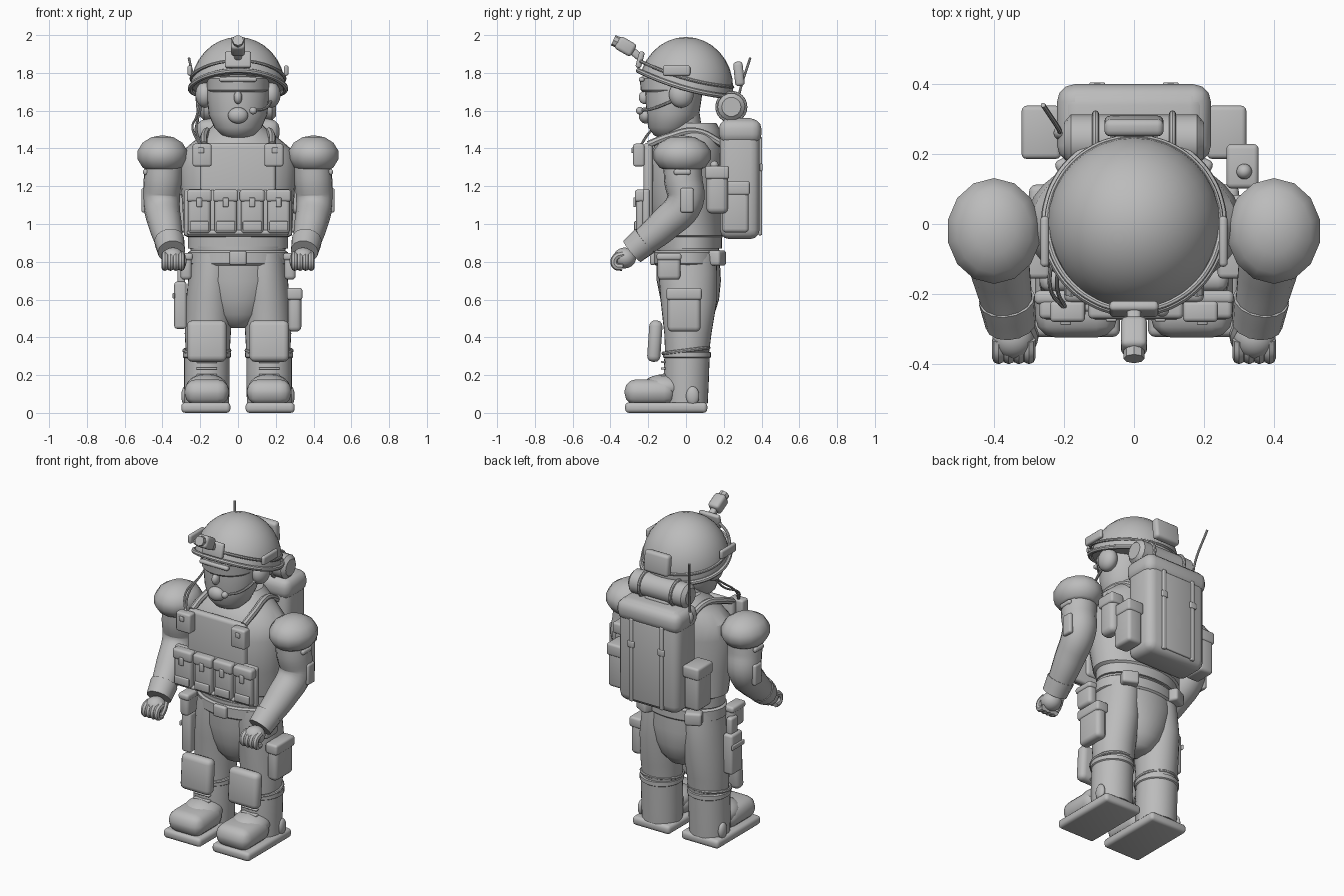
import bpy, bmesh, math
from mathutils import Matrix, Vector

default_cube = bpy.data.objects.get("Cube")
if default_cube:
    bpy.data.objects.remove(default_cube, do_unlink=True)

grey = bpy.data.materials.new("plain grey")
grey.use_nodes = True
grey.diffuse_color = (.5, .5, .5, 1)
grey.node_tree.nodes["Principled BSDF"].inputs["Base Color"].default_value = grey.diffuse_color
parts = []


def register(name, data):
    obj = bpy.data.objects.new(name, data)
    bpy.context.scene.collection.objects.link(obj)
    data.materials.append(grey)
    parts.append(obj)
    return obj


def finish(name, bm):
    bmesh.ops.recalc_face_normals(bm, faces=bm.faces)
    mesh = bpy.data.meshes.new(name)
    bm.to_mesh(mesh)
    bm.free()
    return register(name, mesh)


def box(name, center, size, bevel=.012, tilt=0, spin=0):
    """Rounded block, tilted about x and spun about z (degrees)."""
    bm = bmesh.new()
    bmesh.ops.create_cube(bm, size=1, matrix=Matrix.Diagonal((*size, 1)))
    bmesh.ops.bevel(bm, geom=bm.edges[:], offset=min(bevel, min(size) * .45),
                    segments=3, profile=.5, affect='EDGES')
    turn = Matrix.Rotation(math.radians(spin), 4, 'Z') @ Matrix.Rotation(math.radians(tilt), 4, 'X')
    bm.transform(Matrix.Translation(center) @ turn)
    return finish(name, bm)


def ball(name, center, radii, cut=None, sides=32):
    """Ellipsoid, optionally cut off below a plane (point, normal)."""
    bm = bmesh.new()
    bmesh.ops.create_uvsphere(bm, u_segments=sides, v_segments=sides // 2, radius=1)
    bm.transform(Matrix.Translation(center) @ Matrix.Diagonal((*radii, 1)))
    if cut:
        bmesh.ops.bisect_plane(bm, geom=bm.verts[:] + bm.edges[:] + bm.faces[:],
                               plane_co=cut[0], plane_no=cut[1], clear_inner=True)
        bmesh.ops.holes_fill(bm, edges=[e for e in bm.edges if e.is_boundary])
    return finish(name, bm)


def loft(name, rings, sides=32):
    """Skin over horizontal ellipses given as (x, y, z, x radius, y radius)."""
    bm = bmesh.new()
    loops = []
    for x, y, z, rx, ry in rings:
        angles = [math.tau * i / sides for i in range(sides)]
        loops.append([bm.verts.new((x + rx * math.cos(a), y + ry * math.sin(a), z)) for a in angles])
    for low, high in zip(loops, loops[1:]):
        for i in range(sides):
            j = (i + 1) % sides
            bm.faces.new((low[i], low[j], high[j], high[i]))
    bm.faces.new(loops[0])
    bm.faces.new(loops[-1])
    return finish(name, bm)


def tube(name, points, radius, scales=None, closed=False):
    """Smooth round tube along a path."""
    curve = bpy.data.curves.new(name, 'CURVE')
    curve.dimensions = '3D'
    curve.bevel_depth = radius
    curve.bevel_resolution = 5 if radius > .03 else 2
    curve.use_fill_caps = True
    curve.resolution_u = 6
    spline = curve.splines.new('BEZIER')
    spline.bezier_points.add(len(points) - 1)
    spline.use_cyclic_u = closed
    for i, point in enumerate(spline.bezier_points):
        point.co = points[i]
        point.handle_left_type = point.handle_right_type = 'AUTO'
        point.radius = scales[i] if scales else 1
    return register(name, curve)


def pouch(name, center, size, bevel=.02):
    """Bag with an overhanging lid."""
    x, y, z = center
    w, d, h = size
    box(name, center, size, bevel)
    box(name + "_flap", (x, y, z + h * .37), (w + .012, d + .012, h * .28), .014)


# Head, face gear and neck
loft("head", [(0, -.1, 1.455, .05, .04), (0, -.095, 1.47, .085, .075), (0, -.085, 1.51, .125, .115),
              (0, -.07, 1.58, .155, .14), (0, -.065, 1.68, .165, .15), (0, -.06, 1.82, .16, .15)])
loft("neck", [(0, -.01, 1.4, .12, .11), (0, -.03, 1.6, .1, .1)])
loft("goggles", [(0, -.075, 1.7, .155, .155), (0, -.075, 1.71, .163, .165),
                 (0, -.075, 1.77, .163, .17), (0, -.075, 1.78, .155, .16)])
box("goggle_bar", (0, -.235, 1.765), (.2, .03, .025))
ball("nose", (0, -.22, 1.67), (.022, .03, .035))
ball("mouth_guard", (0, -.215, 1.575), (.053, .035, .043))
ball("microphone", (.08, -.245, 1.6), (.02, .02, .02))
tube("microphone_boom", [(.08, -.24, 1.6), (.14, -.18, 1.61), (.18, -.05, 1.66)], .008)

# Helmet with tilted rim dipping at the sides
slope = Vector((0, .28, 1)).normalized()
ball("helmet", (0, 0, 1.72), (.25, .25, .27), (Vector((0, 0, 1.73)), slope))
for name, radius, base, thick in (("helmet_rim", .252, 1.742, .014), ("helmet_band", .247, 1.795, .009)):
    ring = [math.tau * i / 24 for i in range(24)]
    tube(name, [(radius * math.cos(a), radius * math.sin(a),
                 base - .07 * math.sin(a) - .025 * math.cos(a) ** 2) for a in ring], thick, closed=True)
box("helmet_mount", (0, -.243, 1.87), (.14, .03, .09), tilt=-15)
box("scope_arm", (0, -.265, 1.9), (.04, .07, .04), tilt=-40)
box("scope_body", (0, -.32, 1.94), (.075, .1, .075), .018, tilt=-30)
tube("scope_lens", [(0, -.34, 1.952), (0, -.385, 1.973)], .03)
box("helmet_back_pouch", (0, .28, 1.795), (.17, .05, .13), .018, tilt=6)

# Torso, belt and hips
loft("torso", [(0, .02, .87, .265, .17), (0, .02, .93, .265, .172), (0, .02, .94, .285, .18),
               (0, 0, 1.1, .295, .195), (0, 0, 1.3, .31, .205), (0, .01, 1.39, .29, .19),
               (0, .02, 1.45, .22, .17), (0, .04, 1.5, .155, .14), (0, .05, 1.535, .12, .11)])
loft("hips", [(0, .02, .45, .05, .05), (0, .02, .465, .085, .085), (0, .02, .52, .14, .13),
              (0, .02, .6, .185, .155), (0, .015, .7, .225, .17), (0, .01, .88, .255, .165)])
loft("belt", [(0, .01, .78, .25, .17), (0, .01, .79, .265, .18), (0, .01, .85, .265, .18),
              (0, .01, .86, .25, .17)])
box("belt_buckle", (0, -.175, .82), (.09, .03, .075))

# Chest rig
box("chest_plate", (0, -.2, 1.21), (.4, .05, .44), .02)
box("rig_base", (0, -.21, 1.06), (.57, .04, .25), .015)
box("rig_lower_edge", (0, -.225, .955), (.54, .05, .025))
for i in range(4):
    x = -.205 + i * .14
    pouch("magazine_pouch", (x, -.24, 1.065), (.12, .05, .23))
    box("magazine_pouch_pocket", (x, -.267, .99), (.1, .015, .05), .006)
    box("magazine_pouch_tab", (x, -.272, 1.115), (.03, .014, .05), .005)

# Backpack with bedroll, frame straps and antenna
box("backpack", (0, .285, 1.24), (.42, .21, .64), .05)
box("backpack_lid", (0, .287, 1.49), (.44, .225, .13), .05)
box("backpack_panel", (0, .385, 1.2), (.2, .02, .5), .006)
box("backpack_top_handle", (0, .27, 1.56), (.17, .06, .04), .02)
tube("bedroll", [(-.2, .24, 1.62), (-.18, .24, 1.62), (0, .24, 1.62), (.18, .24, 1.62), (.2, .24, 1.62)],
     .073, (.7, 1, 1, 1, .7))
tube("antenna", [(-.21, .26, 1.5), (-.22, .28, 1.68), (-.26, .34, 1.88)], .007)
ball("antenna_base", (-.21, .26, 1.5), (.02, .02, .04))
pouch("canteen", (.31, .165, 1.18), (.08, .115, .25), .03)
ball("canteen_cap", (.315, .15, 1.31), (.022, .022, .025))
for dz, reach in ((0, .2), (.03, .22)):
    tube("headset_cable", [(-.19, .02, 1.67), (-reach, -.06, 1.6 - dz), (-reach - .02, -.18, 1.5),
                           (-.19, -.25, 1.4)], .006)

# Thigh gear on each side
pouch("thigh_pouch", (.3, -.01, .545), (.07, .175, .23), .025)
box("holster", (-.305, -.03, .57), (.065, .11, .25), .015)
box("holster_grip", (-.3, -.03, .73), (.04, .07, .12))
box("holster_strap", (-.34, -.03, .62), (.012, .12, .03), .005)

for side, s in (("left_", 1), ("right_", -1)):
    # Ear cups, helmet rails and shoulder straps
    ball(side + "ear_cup", (s * .175, -.025, 1.685), (.05, .065, .07))
    box(side + "helmet_rail", (s * .255, -.05, 1.812), (.025, .145, .055))
    box(side + "chest_radio", (s * .19, -.25, 1.365), (.1, .06, .12))
    box(side + "radio_clip", (s * .195, -.283, 1.39), (.03, .012, .03), .005)
    tube(side + "shoulder_strap", [(s * .18, -.2, 1.42), (s * .18, -.1, 1.46), (s * .16, .05, 1.49),
                                   (s * .14, .2, 1.42)], .02)
    tube(side + "bedroll_strap", [(s * .11, .24 + .075 * math.sin(a), 1.62 + .075 * math.cos(a))
                                  for a in (0, 1.57, 3.14, 4.71)], .01, closed=True)
    box(side + "pack_strap", (s * .105, .392, 1.2), (.025, .02, .52), .006)
    box(side + "strap_buckle", (s * .105, .398, 1.3), (.045, .014, .04), .006)
    pouch(side + "pack_pocket", (s * .265, .262, 1.09), (.1, .14, .27))

    # Arm, faceted shoulder cap, cuff and fist
    tube(side + "arm", [(s * .385, -.02, 1.38), (s * .398, -.015, 1.24), (s * .405, -.005, 1.12),
                        (s * .385, -.115, .995), (s * .355, -.26, .875)],
         .1, (1, 1.02, .98, .88, .7))
    ball(side + "shoulder_cap", (s * .4, -.02, 1.365), (.138, .155, .105),
         (Vector((0, 0, 1.29)), Vector((0, 0, 1))), 14)
    box(side + "sleeve_patch", (s * .497, .005, 1.125), (.03, .07, .13))
    box(side + "sleeve_tag", (s * .488, -.02, 1.275), (.03, .09, .03))
    tube(side + "cuff", [(s * .364, -.215, .913), (s * .352, -.285, .855)], .077, (1.05, .95))
    ball(side + "palm", (s * .345, -.325, .82), (.06, .06, .055))
    for i in range(4):
        x = s * (.3 + i * .029)
        tube(side + "finger", [(x, -.33, .84), (x, -.375, .82), (x, -.375, .78), (x, -.335, .77)], .019)
    tube(side + "thumb", [(s * .3, -.29, .84), (s * .29, -.32, .81), (s * .295, -.34, .78)], .018)

    # Belt pouches, leg and knee pad
    pouch(side + "belt_pouch", (s * .275, -.09, .775), (.06, .12, .14))
    box(side + "rear_pouch", (s * .17, .165, .82), (.1, .07, .08), .015, spin=-s * 25)
    loft(side + "leg", [(s * .16, .005, .3, .115, .115), (s * .16, .01, .42, .122, .125),
                        (s * .15, .015, .6, .125, .15), (s * .14, .01, .74, .12, .155),
                        (s * .13, .01, .84, .12, .15)])
    box(side + "knee_pad", (s * .165, -.165, .38), (.21, .07, .22), .03, tilt=-4)
    tube(side + "knee_strap", [(s * .165 + .12 * math.cos(a), .12 * math.sin(a), .33 + .015 * math.sin(a))
                               for a in (0, 1.57, 3.14, 4.71)], .01, closed=True)

    # Boot, laces and sole
    loft(side + "boot_shaft", [(s * .165, 0, .05, .118, .115), (s * .165, 0, .15, .12, .12),
                               (s * .165, .005, .29, .12, .12), (s * .165, .005, .295, .127, .127),
                               (s * .165, .005, .32, .127, .127), (s * .165, .005, .325, .11, .11)])
    box(side + "boot_toe", (s * .165, -.19, .11), (.235, .27, .135), .06)
    ball(side + "instep", (s * .165, -.11, .135), (.11, .125, .07))
    box(side + "sole", (s * .17, -.105, .028), (.26, .435, .055), .02)
    ball(side + "ankle_stud", (s * .28, .035, .09), (.02, .035, .05))
    for i in range(3):
        box(side + "lace", (s * .165, -.12, .2 + i * .035), (.11, .025, .012), .005)

# Bake curves to meshes and shade smoothly
bpy.ops.object.select_all(action='DESELECT')
for obj in parts:
    obj.select_set(True)
bpy.context.view_layer.objects.active = parts[0]
bpy.ops.object.convert(target='MESH')
bpy.ops.object.shade_smooth_by_angle(angle=math.radians(35))
